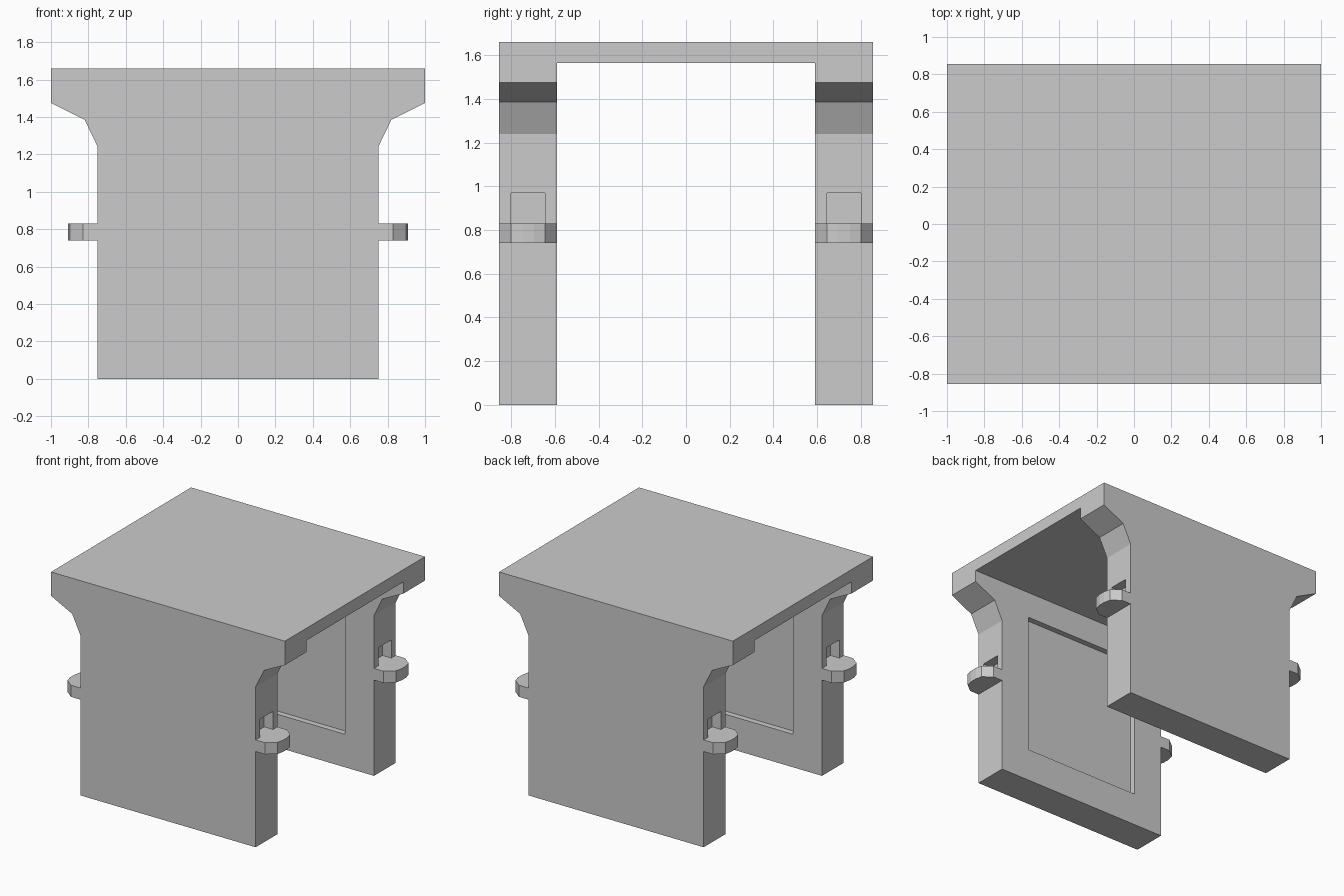
import bpy, bmesh
from mathutils import Vector

if "Cube" in bpy.data.objects:
    bpy.data.objects.remove(bpy.data.objects["Cube"])

OUT, INN = 0.855, 0.59          # outer and inner y of the walls
MID = (OUT + INN) / 2


def prism(name, points, offset):
    """Extrude a closed outline of 3D points along offset."""
    bm = bmesh.new()
    face = bm.faces.new([bm.verts.new(p) for p in points])
    ext = bmesh.ops.extrude_face_region(bm, geom=[face])
    verts = [g for g in ext["geom"] if isinstance(g, bmesh.types.BMVert)]
    bmesh.ops.translate(bm, verts=verts, vec=Vector(offset))
    bmesh.ops.recalc_face_normals(bm, faces=bm.faces)
    mesh = bpy.data.meshes.new(name)
    bm.to_mesh(mesh)
    bm.free()
    obj = bpy.data.objects.new(name, mesh)
    bpy.context.collection.objects.link(obj)
    return obj


def box(name, x, y, z):
    pts = [(x[0], y[0], z[0]), (x[1], y[0], z[0]), (x[1], y[1], z[0]), (x[0], y[1], z[0])]
    return prism(name, pts, (0, 0, z[1] - z[0]))


def cut(target, cutter):
    cutter.hide_render = True
    mod = target.modifiers.new("cut", 'BOOLEAN')
    mod.operation = 'DIFFERENCE'
    mod.solver = 'EXACT'
    mod.object = cutter


# Body: flared front profile run from front to back
half = [(0.75, 0), (0.75, 1.24), (0.82, 1.385), (1.0, 1.475), (1.0, 1.66)]
profile = half + [(-x, z) for x, z in reversed(half)]
body = prism("arch_body", [(x, -OUT, z) for x, z in profile], (0, 2 * OUT, 0))

# Passage between the two walls, under the roof slab
cutters = [box("passage_cutter", (-1.2, 1.2), (-INN, INN), (-0.2, 1.565))]

for s in (-1, 1):
    # Shallow panel on the inner face of each wall
    ys = sorted((s * 0.5, s * (INN + 0.045)))
    cutters.append(box("panel_cutter", (-0.5, 0.5), ys, (0.255, 1.36)))
    for t in (-1, 1):
        # Small niche in each wall end
        xs = sorted((t * 0.675, t * 0.8))
        cutters.append(box("niche_cutter", xs, (s * MID - 0.078, s * MID + 0.078), (0.83, 0.97)))
        # Rounded ledge below the niche
        r = (OUT - INN) / 2
        arc = [(0.75, r), (0.83, r), (0.898, 0.078), (0.91, 0.027)]
        outline = arc + [(x, -y) for x, y in reversed(arc)]
        prism("end_ledge", [(t * x, s * MID + y, 0.74) for x, y in outline], (0, 0, 0.09))

for c in cutters:
    cut(body, c)

# Bake the cuts and remove the cutters
deps = bpy.context.evaluated_depsgraph_get()
baked = bpy.data.meshes.new_from_object(body.evaluated_get(deps))
body.modifiers.clear()
body.data = baked
for c in cutters:
    bpy.data.objects.remove(c)
